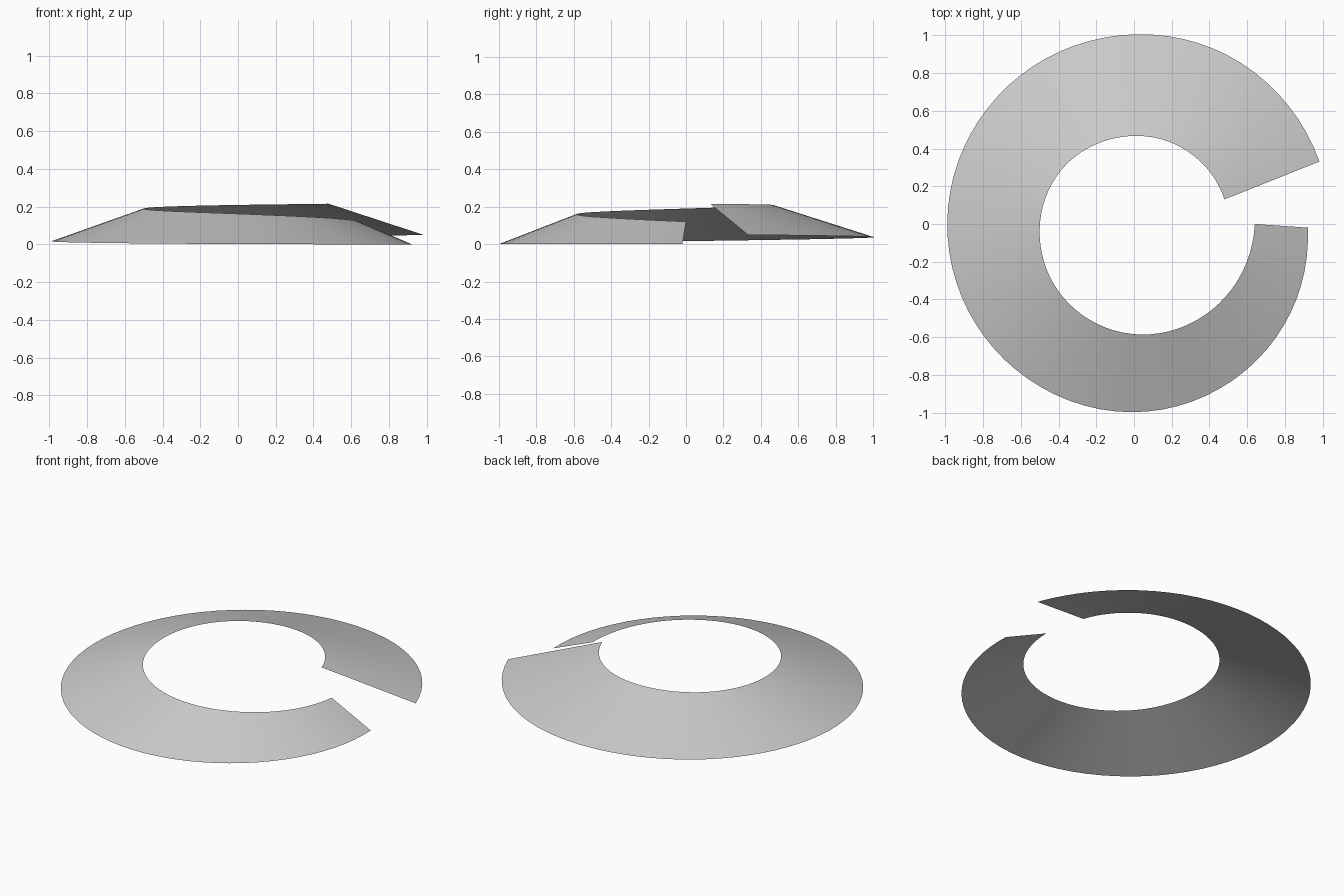
import bpy, bmesh
from math import radians, cos, sin

SEGMENTS = 72

cube = bpy.data.objects.get("Cube")
if cube:
    bpy.data.objects.remove(cube, do_unlink=True)


def spline(values, t):
    """Smooth curve through evenly spaced values, t from 0 to 1."""
    v = [2 * values[0] - values[1], *values, 2 * values[-1] - values[-2]]
    s = t * (len(values) - 1)
    i = min(int(s), len(values) - 2)
    f = s - i
    a, b, c, d = v[i:i + 4]
    return b + f * ((c - a) + f * ((2 * a - 5 * b + 4 * c - d)
                    + f * (3 * b - a - 3 * c + d))) / 2


def rim_point(rim, t):
    start, end, radii, heights = rim
    angle = radians(start + (end - start) * t)
    r = spline(radii, t)
    return (r * cos(angle), r * sin(angle), spline(heights, t))


# Rims: start angle, end angle, radii and heights along the sweep
outer_rim = (18.6, 358.8,
             [1.037, 1.022, 0.998, 0.989, 0.99, 0.994, 0.996, 0.968, 0.921],
             [0.05, 0.042, 0.034, 0.024, 0.014, 0.006, 0.001, 0, 0])
inner_rim = (15.2, 360,
             [0.497, 0.477, 0.466, 0.48, 0.504, 0.545, 0.587, 0.617, 0.64],
             [0.215, 0.212, 0.207, 0.199, 0.188, 0.175, 0.16, 0.141, 0.12])

# Open sloping collar: a thin sheet ruled between the two rims
bm = bmesh.new()
rows = [[bm.verts.new(rim_point(rim, i / SEGMENTS)) for rim in (outer_rim, inner_rim)]
        for i in range(SEGMENTS + 1)]
for (o1, i1), (o2, i2) in zip(rows, rows[1:]):
    bm.faces.new((o1, o2, i2, i1)).smooth = True
mesh = bpy.data.meshes.new("open_collar")
bm.to_mesh(mesh)
bm.free()

collar = bpy.data.objects.new("open_collar", mesh)
bpy.context.collection.objects.link(collar)

# Plain light grey
grey = bpy.data.materials.new("light_grey")
grey.use_nodes = True
colour = (0.6, 0.6, 0.6, 1)
grey.diffuse_color = colour
grey.node_tree.nodes["Principled BSDF"].inputs["Base Color"].default_value = colour
mesh.materials.append(grey)
